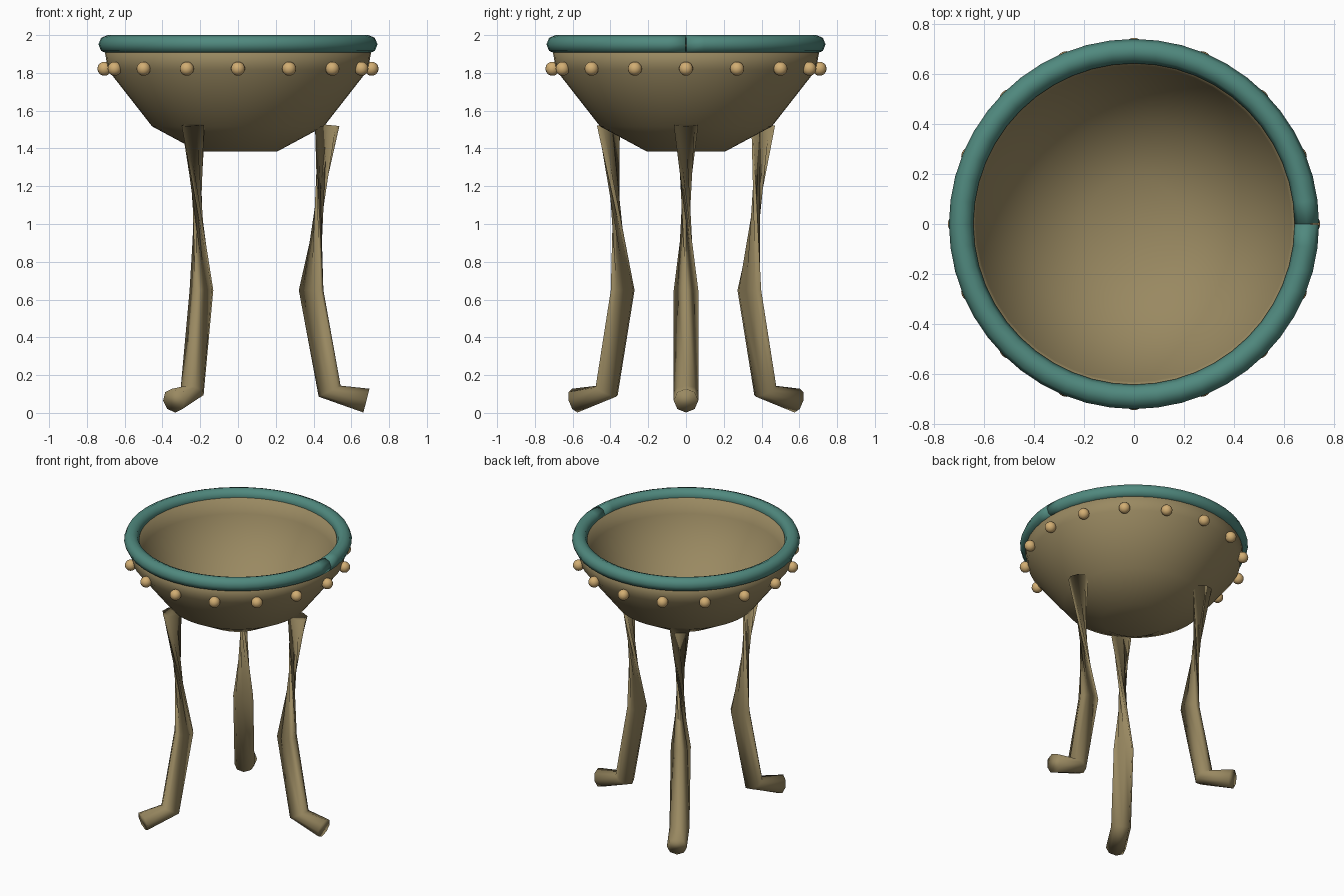
import bpy
import bmesh
import math
from mathutils import Vector, Matrix

if "Cube" in bpy.data.objects:
    bpy.data.objects.remove(bpy.data.objects["Cube"], do_unlink=True)


def make_material(name, color):
    mat = bpy.data.materials.new(name)
    mat.use_nodes = True
    mat.diffuse_color = color
    bsdf = mat.node_tree.nodes["Principled BSDF"]
    bsdf.inputs["Base Color"].default_value = color
    return mat


bronze = make_material("bronze", (0.32, 0.25, 0.12, 1))
patina = make_material("patina", (0.08, 0.25, 0.21, 1))
brass = make_material("brass", (0.64, 0.42, 0.17, 1))


def finish(bm, name, mat):
    """Turn a bmesh into a smooth, linked object."""
    bmesh.ops.recalc_face_normals(bm, faces=bm.faces)
    for face in bm.faces:
        face.smooth = True
    mesh = bpy.data.meshes.new(name)
    bm.to_mesh(mesh)
    bm.free()
    mesh.materials.append(mat)
    obj = bpy.data.objects.new(name, mesh)
    bpy.context.collection.objects.link(obj)
    return obj


def tube(name, path, radius, mat, sides=8):
    """Capped tube whose rings follow the averaged path direction."""
    bm = bmesh.new()
    rings = []
    last = len(path) - 1
    for i, point in enumerate(path):
        tangent = (path[min(i + 1, last)] - path[max(i - 1, 0)]).normalized()
        side = tangent.cross(Vector((0, 0, 1))).normalized()
        up = side.cross(tangent)
        ring = []
        for k in range(sides):
            a = math.tau * k / sides
            ring.append(bm.verts.new(point + radius * (side * math.cos(a) + up * math.sin(a))))
        rings.append(ring)
    for lower, upper in zip(rings, rings[1:]):
        for k in range(sides):
            n = (k + 1) % sides
            bm.faces.new((lower[k], lower[n], upper[n], upper[k]))
    bm.faces.new(rings[0])
    bm.faces.new(rings[-1])
    return finish(bm, name, mat)


# Bowl: a thick-walled turned profile, outside first and then inside
profile = [(0, 1.385), (0.21, 1.385), (0.455, 1.517), (0.688, 1.815), (0.712, 1.95),
           (0.642, 1.95), (0.63, 1.84), (0.416, 1.566), (0.19, 1.445), (0, 1.445)]
bm = bmesh.new()
points = [bm.verts.new((r, 0, z)) for r, z in profile]
edges = [bm.edges.new(pair) for pair in zip(points, points[1:])]
bmesh.ops.spin(bm, geom=points + edges, cent=(0, 0, 0), axis=(0, 0, 1),
               angle=math.tau, steps=48, use_merge=True)
bmesh.ops.remove_doubles(bm, verts=bm.verts, dist=0.0005)
finish(bm, "bowl", bronze)

# Rim: a rod bent into a ring, its two ends meeting on the left
rim_path = [Vector((0.69 * math.cos(a), 0.69 * math.sin(a), 1.951))
            for a in (math.tau * i / 48 for i in range(49))]
tube("rim", rim_path, 0.049, patina)

# Legs: hip, knee, ankle and toe; the upper section is twisted to a narrow waist
leg_profile = [(0.472, 1.525), (0.387, 0.65), (0.485, 0.115), (0.68, 0.065)]
for i, leg_name in enumerate(("left_leg", "back_right_leg", "front_right_leg")):
    turn = Matrix.Rotation(math.tau * i / 3, 3, "Z")
    tube(leg_name, [turn @ Vector((r, 0, z)) for r, z in leg_profile], 0.065, bronze)

# Studs around the bowl below the rim
for i in range(16):
    a = math.tau * i / 16
    bm = bmesh.new()
    bmesh.ops.create_uvsphere(bm, u_segments=16, v_segments=10, radius=0.037)
    stud = finish(bm, f"stud_{i + 1}", brass)
    stud.location = (0.707 * math.cos(a), 0.707 * math.sin(a), 1.822)
